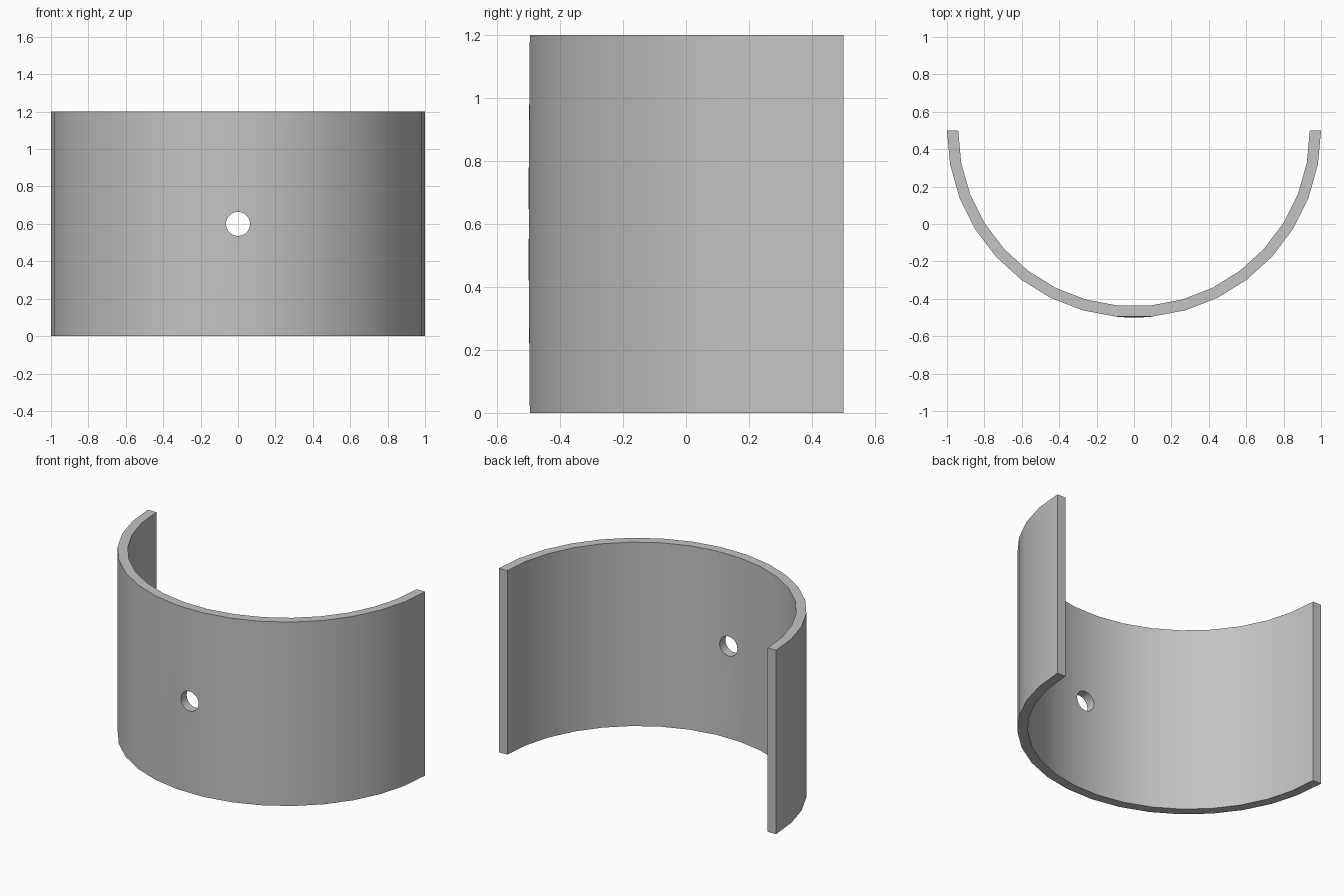
import bpy, bmesh
from math import sin, cos, pi, sqrt

cube = bpy.data.objects.get("Cube")
if cube:
    bpy.data.objects.remove(cube)

OUTER, INNER, HEIGHT, CENTRE_Y = 1.0, 0.94, 1.2, 0.5
SEGMENTS, HOLE_R, HOLE_SIDES = 17, 0.064, 32
MID = SEGMENTS // 2

bm = bmesh.new()


def arc(radius, z):
    """Half circle of vertices, from the right end round the front to the left."""
    return [bm.verts.new((-radius * cos(pi * i / SEGMENTS),
                          CENTRE_Y - radius * sin(pi * i / SEGMENTS), z))
            for i in range(SEGMENTS + 1)]


def hole_ring(radius):
    """Hole rim lying on the true cylinder."""
    ring = []
    for k in range(HOLE_SIDES):
        a = 2 * pi * k / HOLE_SIDES
        x = HOLE_R * cos(a)
        ring.append(bm.verts.new((x, CENTRE_Y - sqrt(radius ** 2 - x ** 2),
                                  HEIGHT / 2 + HOLE_R * sin(a))))
    return ring


def wall(low, high, ring):
    """Curved wall whose middle panel is fanned around the hole."""
    for i in range(SEGMENTS):
        if i != MID:
            bm.faces.new((low[i], low[i + 1], high[i + 1], high[i]))
    corners = (high[MID + 1], high[MID], low[MID], low[MID + 1])
    quarter = HOLE_SIDES // 4
    for k in range(HOLE_SIDES):
        bm.faces.new((corners[k // quarter], ring[(k + 1) % HOLE_SIDES], ring[k]))
    for q in range(4):
        bm.faces.new((corners[q], corners[(q + 1) % 4],
                      ring[(q + 1) * quarter % HOLE_SIDES]))


# Outer and inner walls
out_low, out_high = arc(OUTER, 0), arc(OUTER, HEIGHT)
in_low, in_high = arc(INNER, 0), arc(INNER, HEIGHT)
out_ring, in_ring = hole_ring(OUTER), hole_ring(INNER)
wall(out_low, out_high, out_ring)
wall(in_low, in_high, in_ring)

# Top and bottom rims
for a, b in ((out_low, in_low), (out_high, in_high)):
    for i in range(SEGMENTS):
        bm.faces.new((a[i], a[i + 1], b[i + 1], b[i]))

# End strips
for i in (0, SEGMENTS):
    bm.faces.new((out_low[i], out_high[i], in_high[i], in_low[i]))

# Hole lining
for k in range(HOLE_SIDES):
    n = (k + 1) % HOLE_SIDES
    bm.faces.new((out_ring[k], out_ring[n], in_ring[n], in_ring[k]))

bmesh.ops.recalc_face_normals(bm, faces=bm.faces[:])
mesh = bpy.data.meshes.new("half_shell")
bm.to_mesh(mesh)
bm.free()

shell = bpy.data.objects.new("half_shell", mesh)
bpy.context.collection.objects.link(shell)

# Plain grey material
grey = bpy.data.materials.new("light_grey")
grey.use_nodes = True
colour = (0.55, 0.55, 0.55, 1)
grey.diffuse_color = colour
for node in grey.node_tree.nodes:
    if node.type == "BSDF_PRINCIPLED":
        node.inputs["Base Color"].default_value = colour
mesh.materials.append(grey)

# Smooth curved walls with crisp rims
bpy.ops.object.select_all(action="DESELECT")
shell.select_set(True)
bpy.context.view_layer.objects.active = shell
bpy.ops.object.shade_smooth_by_angle(angle=pi / 6)
